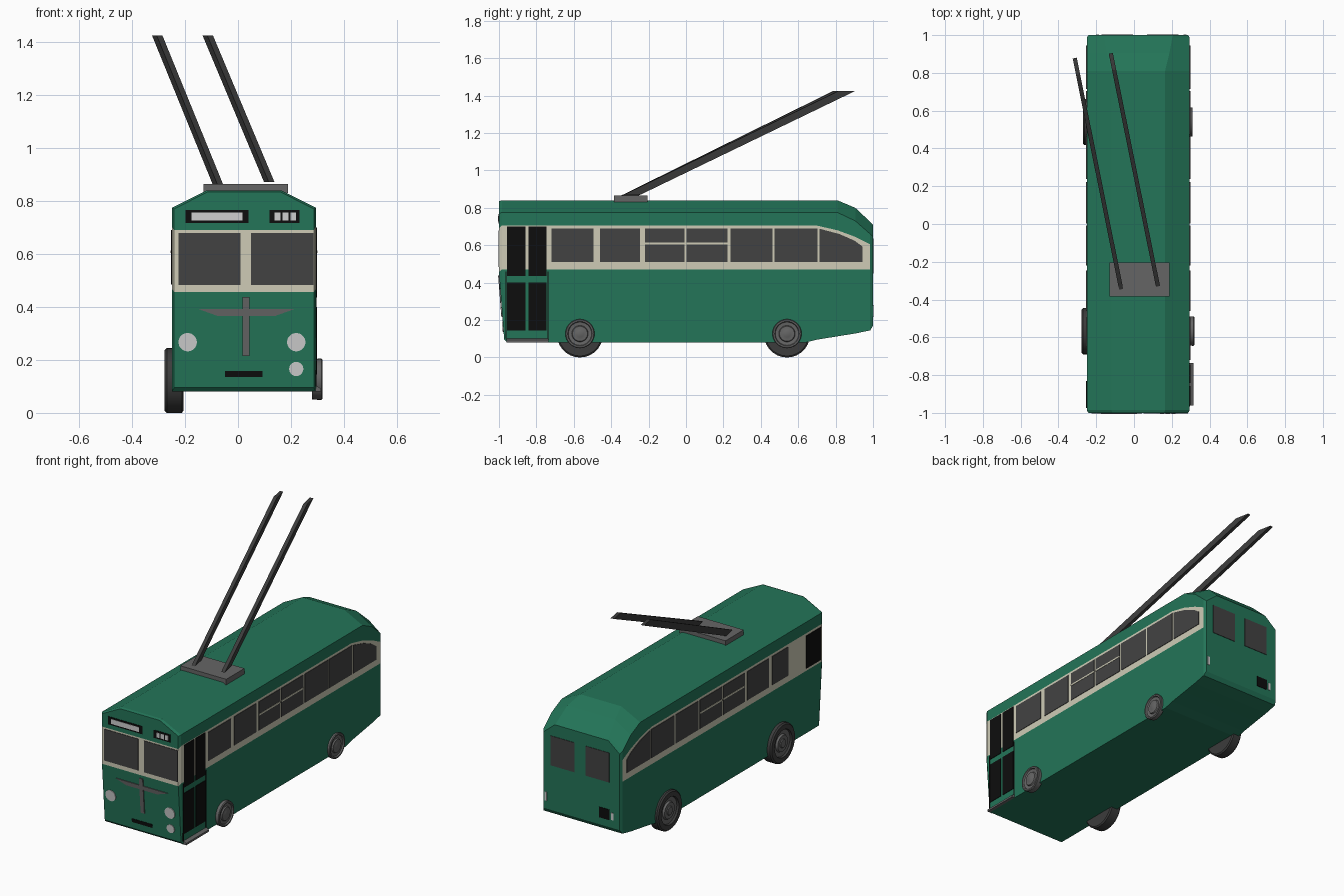
import bpy, math

if "Cube" in bpy.data.objects:
    bpy.data.objects.remove(bpy.data.objects["Cube"])

CX = 0.0225          # centre line of the body
HW = 0.2725          # half width of the body


def material(name, rgb):
    m = bpy.data.materials.new(name)
    m.diffuse_color = (*rgb, 1)
    m.use_nodes = True
    m.node_tree.nodes["Principled BSDF"].inputs["Base Color"].default_value = m.diffuse_color
    return m


GREEN = material("body green", (0.017, 0.178, 0.098))
CREAM = material("cream band", (0.62, 0.60, 0.47))
GLASS = material("window grey", (0.055, 0.055, 0.055))
BLACK = material("black", (0.004, 0.004, 0.004))
GREY = material("trim grey", (0.13, 0.13, 0.13))
LIGHT = material("lamp white", (0.62, 0.62, 0.62))
RUBBER = material("tyre and pole grey", (0.045, 0.045, 0.045))


def mesh_object(name, verts, faces, mats, indices=None):
    me = bpy.data.meshes.new(name)
    me.from_pydata(verts, [], faces)
    for m in mats:
        me.materials.append(m)
    if indices:
        me.polygons.foreach_set("material_index", indices)
    ob = bpy.data.objects.new(name, me)
    bpy.context.collection.objects.link(ob)
    # consistent outward normals
    import bmesh
    bm = bmesh.new()
    bm.from_mesh(me)
    bmesh.ops.recalc_face_normals(bm, faces=bm.faces)
    bm.to_mesh(me)
    bm.free()
    return ob


def prism(name, lower, upper, mat):
    n = len(lower)
    faces = [list(range(n))[::-1], list(range(n, 2 * n))]
    faces += [(i, (i + 1) % n, n + (i + 1) % n, n + i) for i in range(n)]
    return mesh_object(name, lower + upper, faces, [mat])


def box(name, x0, x1, y0, y1, z0, z1, mat):
    base = [(x0, y0), (x1, y0), (x1, y1), (x0, y1)]
    return prism(name, [(x, y, z0) for x, y in base], [(x, y, z1) for x, y in base], mat)


# ---- body: lofted sections along y, belt row coloured cream
# y, half width, roof half width, bottom, belt bottom, belt top, eave, roof
STATIONS = [
    (-1.000, 0.264, 0.137, 0.095, 0.457, 0.690, 0.770, 0.835),
    (-0.985, HW, 0.142, 0.08, 0.47, 0.705, 0.775, 0.84),
    (0.640, HW, 0.142, 0.08, 0.47, 0.705, 0.775, 0.84),
    (0.700, HW, 0.142, 0.095, 0.47, 0.705, 0.775, 0.84),
    (0.810, HW, 0.142, 0.113, 0.47, 0.68, 0.775, 0.84),
    (0.905, HW, 0.165, 0.128, 0.47, 0.645, 0.73, 0.80),
    (0.985, HW, 0.180, 0.145, 0.47, 0.605, 0.66, 0.725),
    (1.000, 0.264, 0.185, 0.17, 0.47, 0.60, 0.645, 0.71),
]


def build_body():
    verts, faces, idx = [], [], []
    for y, hw, ht, *zs in STATIONS:
        half = [(hw if k < 4 else ht, z) for k, z in enumerate(zs)]
        ring = half + [(-w, z) for w, z in reversed(half)]
        for k, (w, z) in enumerate(ring):
            tuck = 0.028 if y < -0.9 and k in (0, 9) else 0
            verts.append((CX + w, y + tuck, z))
    last = len(STATIONS) - 1
    for s in range(last):
        for k in range(10):
            j = (k + 1) % 10
            a, b = s * 10, s * 10 + 10
            faces.append((a + k, a + j, b + j, b + k))
            idx.append(1 if k in (1, 7) and s < last - 1 else 0)
    for s in (0, last):
        for k in range(4):
            faces.append([s * 10 + i for i in (k, k + 1, 8 - k, 9 - k)])
            idx.append(1 if s == 0 and k == 1 else 0)
    mesh_object("body", verts, faces, [GREEN, CREAM], idx)


build_body()


# ---- thin plates on each side of the body
def front_y(z):
    return -1 + 0.028 * max(0, (0.457 - z) / 0.362)


PLACE = {
    "front": lambda u, v, d: (u, front_y(v) - d, v),
    "rear": lambda u, v, d: (u, 1 + d, v),
    "right": lambda u, v, d: (CX + HW + d, u, v),
    "left": lambda u, v, d: (CX - HW - d, u, v),
}


def plate(name, side, pts, mat, out=0.003):
    f = PLACE[side]
    prism(name, [f(u, v, -0.003) for u, v in pts], [f(u, v, out) for u, v in pts], mat)


def rect(name, side, u0, u1, v0, v1, mat, out=0.003):
    plate(name, side, [(u0, v0), (u1, v0), (u1, v1), (u0, v1)], mat, out)


def disc(name, side, u, v, r, mat, n=20):
    a = [2 * math.pi * i / n for i in range(n)]
    plate(name, side, [(u + r * math.cos(t), v + r * math.sin(t)) for t in a], mat, 0.005)


# side windows, with transoms on the middle pair and a curved last pane
PANES = [(-0.72, -0.495), (-0.46, -0.245), (-0.22, -0.008), (0.003, 0.222),
         (0.238, 0.463), (0.473, 0.703)]
for side in ("right", "left"):
    for i, (a, b) in enumerate(PANES):
        if side == "left" and i == 0:
            a = -0.65
        rect("side_window", side, a, b, 0.51, 0.69, GLASS)
        if i in (2, 3):
            rect("window_transom", side, a, b, 0.604, 0.614, CREAM, 0.005)
    plate("rear_side_window", side, [(0.714, 0.51), (0.944, 0.51), (0.944, 0.593),
                                     (0.90, 0.625), (0.82, 0.66), (0.714, 0.688)], GLASS)
rect("driver_window", "left", -0.975, -0.83, 0.485, 0.69, BLACK)

# folding door and step
for a, b in ((-0.957, -0.858), (-0.842, -0.745)):
    rect("door_upper_pane", "right", a, b, 0.435, 0.70, BLACK)
    rect("door_lower_pane", "right", a, b, 0.145, 0.40, BLACK)
for y in (-0.962, -0.738):
    rect("door_edge", "right", y - 0.003, y + 0.003, 0.10, 0.46, BLACK, 0.002)
step = [(0.28, 0.08), (0.314, 0.08), (0.314, 0.092), (0.29, 0.105)]
prism("door_step", [(x, -0.96, z) for x, z in step], [(x, -0.735, z) for x, z in step], GREY)

# windscreen and route boxes
rect("windscreen_left", "front", -0.225, 0.01, 0.483, 0.68, GLASS)
rect("windscreen_right", "front", 0.05, 0.285, 0.483, 0.68, GLASS)
rect("destination_box", "front", -0.198, 0.04, 0.717, 0.766, BLACK)
rect("destination_blind", "front", -0.175, 0.017, 0.726, 0.756, LIGHT, 0.005)
rect("route_box", "front", 0.119, 0.232, 0.717, 0.766, BLACK)
for x in (0.138, 0.168, 0.198):
    rect("route_blind", "front", x, x + 0.022, 0.726, 0.756, LIGHT, 0.005)

# front trim, lamps and plate
rect("trim_bar", "front", 0.017, 0.043, 0.215, 0.438, GREY, 0.006)
plate("trim_wings", "front", [(-0.149, 0.392), (-0.077, 0.366), (0.140, 0.366), (0.213, 0.392)],
      GREY, 0.005)
disc("headlamp_left", "front", -0.19, 0.267, 0.035, LIGHT)
disc("headlamp_right", "front", 0.22, 0.267, 0.035, LIGHT)
disc("fog_lamp", "front", 0.22, 0.166, 0.027, LIGHT)
rect("front_plate", "front", -0.05, 0.092, 0.136, 0.158, BLACK)

# rear windows, lamps and plate
rect("rear_window", "rear", 0.07, 0.235, 0.45, 0.635, GLASS)
rect("rear_window", "rear", -0.17, -0.005, 0.45, 0.635, GLASS)
rect("rear_lamp", "rear", 0.262, 0.278, 0.22, 0.275, LIGHT)
rect("rear_lamp", "rear", -0.20, -0.184, 0.22, 0.265, LIGHT)
rect("rear_plate", "rear", -0.172, -0.10, 0.215, 0.28, BLACK)


# ---- wheels: lathed profiles of (radius, x), with grey hubs
def wheel(name, y, z, profile, hub_r, n=28):
    verts, faces, idx = [], [], []
    for r, x in profile:
        for i in range(n):
            t = 2 * math.pi * i / n
            verts.append((x, y + r * math.cos(t), z + r * math.sin(t)))
    for s in range(len(profile) - 1):
        inner = max(profile[s][0], profile[s + 1][0]) <= hub_r
        for i in range(n):
            j = (i + 1) % n
            faces.append((s * n + i, s * n + j, s * n + n + j, s * n + n + i))
            idx.append(1 if inner else 0)
    m = len(profile) - 1
    faces += [list(range(n)), list(range(m * n, m * n + n))]
    idx += [0, 1]
    ob = mesh_object(name, verts, faces, [RUBBER, GREY], idx)
    ob.data.shade_smooth()
    ob.data.set_sharp_from_angle(angle=math.radians(35))


for end, y, shift in (("front", -0.567, 0), ("rear", 0.54, 0.008)):
    x = -0.277 + shift
    wheel(end + "_wheel_left", y, 0.123,
          [(0.115, -0.206), (0.123, -0.212), (0.123, x + 0.008), (0.115, x), (0.086, x),
           (0.082, x + 0.012), (0.055, x + 0.016), (0.050, x + 0.004), (0.028, x + 0.004),
           (0.024, x - 0.001)], 0.083)
    x = 0.319 - shift
    wheel(end + "_wheel_right", y, 0.127,
          [(0.076, 0.28), (0.078, x - 0.004), (0.074, x), (0.066, x), (0.062, x - 0.008),
           (0.044, x - 0.010), (0.040, x - 0.002), (0.022, x - 0.002), (0.018, x)], 0.08)

# ---- roof base and the two current poles with level-cut ends
box("pole_base", -0.13, 0.188, -0.385, -0.205, 0.83, 0.865, GREY)


def pole(name, start, end, w=0.011, length=0.09):
    dx, dy = end[0] - start[0], end[1] - start[1]
    d = math.hypot(dx, dy)
    ux, uy = dx / d, dy / d

    def cut(p):
        return [(p[0] + ux * a - uy * b, p[1] + uy * a + ux * b, p[2])
                for a, b in ((0, -w), (length, -w), (length, w), (0, w))]
    prism(name, cut(start), cut(end), RUBBER)


pole("pole_left", (-0.067, -0.35, 0.863), (-0.296, 0.79, 1.425))
pole("pole_right", (0.127, -0.33, 0.872), (-0.105, 0.815, 1.425))
